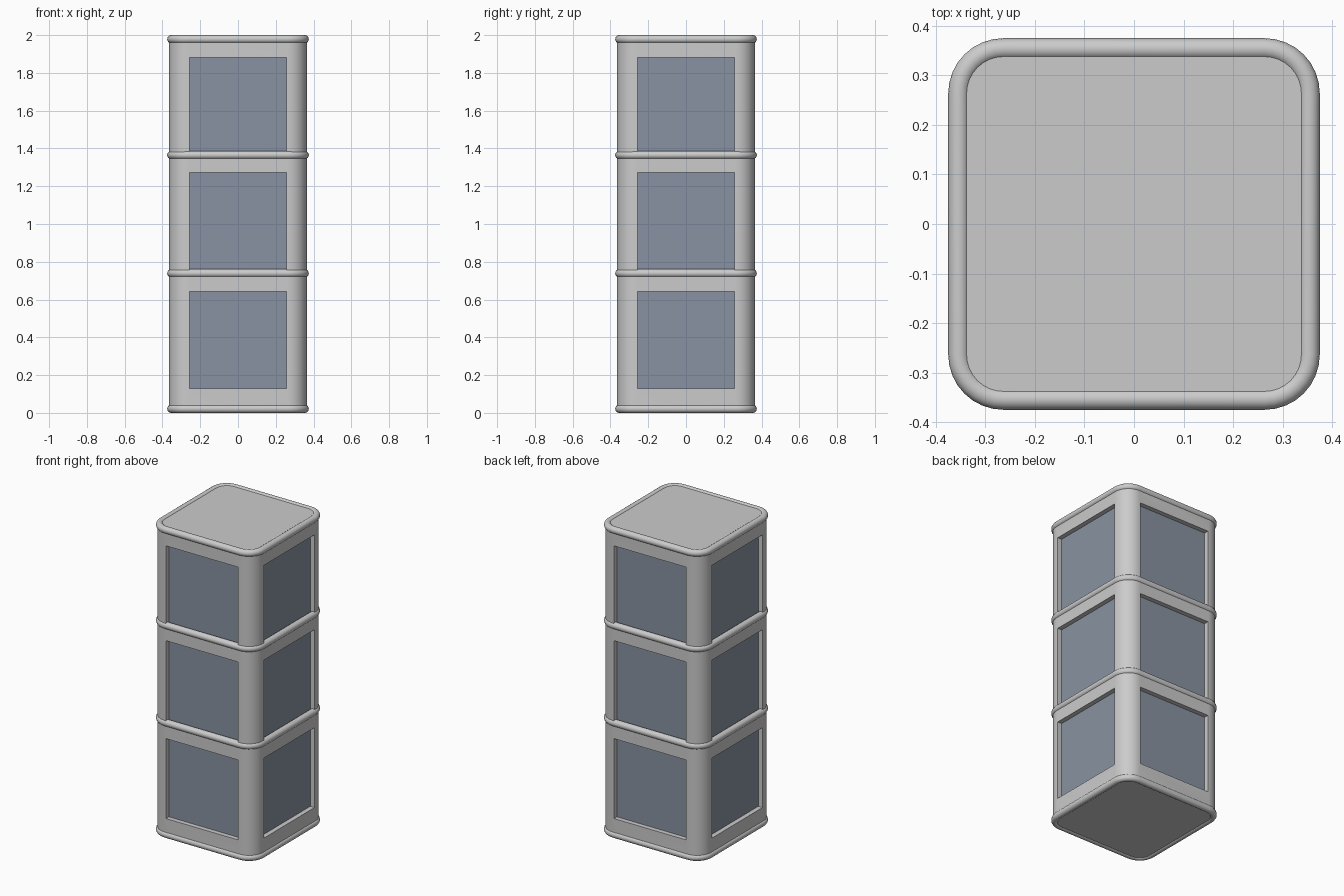
import bpy, bmesh, math

if "Cube" in bpy.data.objects:
    bpy.data.objects.remove(bpy.data.objects["Cube"])

RIM_R = 0.0215
WIN = 0.257
GLASS = 0.333
WINDOWS = [(0.128, 0.642), (0.75, 1.272), (1.375, 1.882)]


def outline(half, radius, seg=8):
    """Rounded square as a list of xy points."""
    pts = []
    for q in range(4):
        mid = math.radians(45 + 90 * q)
        cx = math.copysign(half - radius, math.cos(mid))
        cy = math.copysign(half - radius, math.sin(mid))
        for i in range(seg + 1):
            a = math.radians(90 * q + 90 * i / seg)
            pts.append((cx + radius * math.cos(a), cy + radius * math.sin(a)))
    return pts


def loft(name, sections, closed):
    """Skin a stack of (half, radius, z) rounded squares."""
    bm = bmesh.new()
    rings = [[bm.verts.new((x, y, z)) for x, y in outline(h, r)]
             for h, r, z in sections]
    n = len(rings[0])
    pairs = list(zip(rings, rings[1:]))
    if closed:
        pairs.append((rings[-1], rings[0]))
    else:
        bm.faces.new(rings[0][::-1])
        bm.faces.new(rings[-1])
    for a, b in pairs:
        for i in range(n):
            j = (i + 1) % n
            bm.faces.new((a[i], a[j], b[j], b[i]))
    return finish(name, bm)


def boxes(name, near, far, half):
    """One box per window on each of the four sides."""
    bm = bmesh.new()
    for z0, z1 in WINDOWS:
        for k in range(4):
            vs = bmesh.ops.create_cube(bm, size=1)["verts"]
            c, s = round(math.cos(k * math.pi / 2)), round(math.sin(k * math.pi / 2))
            for v in vs:
                x = (near + far) / 2 + v.co.x * (far - near)
                y = v.co.y * 2 * half
                z = (z0 + z1) / 2 + v.co.z * (z1 - z0)
                v.co = (c * x - s * y, s * x + c * y, z)
    return finish(name, bm)


def finish(name, bm):
    bmesh.ops.recalc_face_normals(bm, faces=bm.faces)
    me = bpy.data.meshes.new(name)
    bm.to_mesh(me)
    bm.free()
    ob = bpy.data.objects.new(name, me)
    bpy.context.collection.objects.link(ob)
    return ob


def activate(ob):
    bpy.ops.object.select_all(action='DESELECT')
    ob.select_set(True)
    bpy.context.view_layer.objects.active = ob


def smooth(ob):
    activate(ob)
    bpy.ops.object.shade_smooth_by_angle(angle=math.radians(35))


# Tower body with recessed window openings
body = loft("body", [(0.365, 0.10, 0.02), (0.365, 0.10, 1.98)], False)
cutter = boxes("window_cutter", GLASS, 0.42, WIN)
cutter.hide_render = True
mod = body.modifiers.new("openings", 'BOOLEAN')
mod.operation = 'DIFFERENCE'
mod.solver = 'EXACT'
mod.object = cutter
activate(body)
bpy.ops.object.modifier_apply(modifier=mod.name)
bpy.data.objects.remove(cutter)
smooth(body)

# Dark window panes
panes = boxes("window_panes", GLASS - 0.01, GLASS + 0.002, WIN)
mat = bpy.data.materials.new("dark_glass")
mat.diffuse_color = (0.25, 0.29, 0.36, 1)
mat.use_nodes = True
mat.node_tree.nodes["Principled BSDF"].inputs["Base Color"].default_value = mat.diffuse_color
panes.data.materials.append(mat)

# Rounded rims around each level
for name, z in [("base_rim", RIM_R), ("lower_rim", 0.739),
                ("upper_rim", 1.365), ("top_rim", 2 - RIM_R)]:
    sections = []
    for i in range(16):
        a = 2 * math.pi * i / 16
        d = RIM_R * math.cos(a)
        sections.append((0.3535 + d, 0.09 + d, z + RIM_R * math.sin(a)))
    smooth(loft(name, sections, True))

# Flat caps inside the end rims
for name, z0, z1 in [("bottom_cap", 0.007, 0.03), ("top_cap", 1.97, 1.993)]:
    smooth(loft(name, [(0.35, 0.087, z0), (0.35, 0.087, z1)], False))
